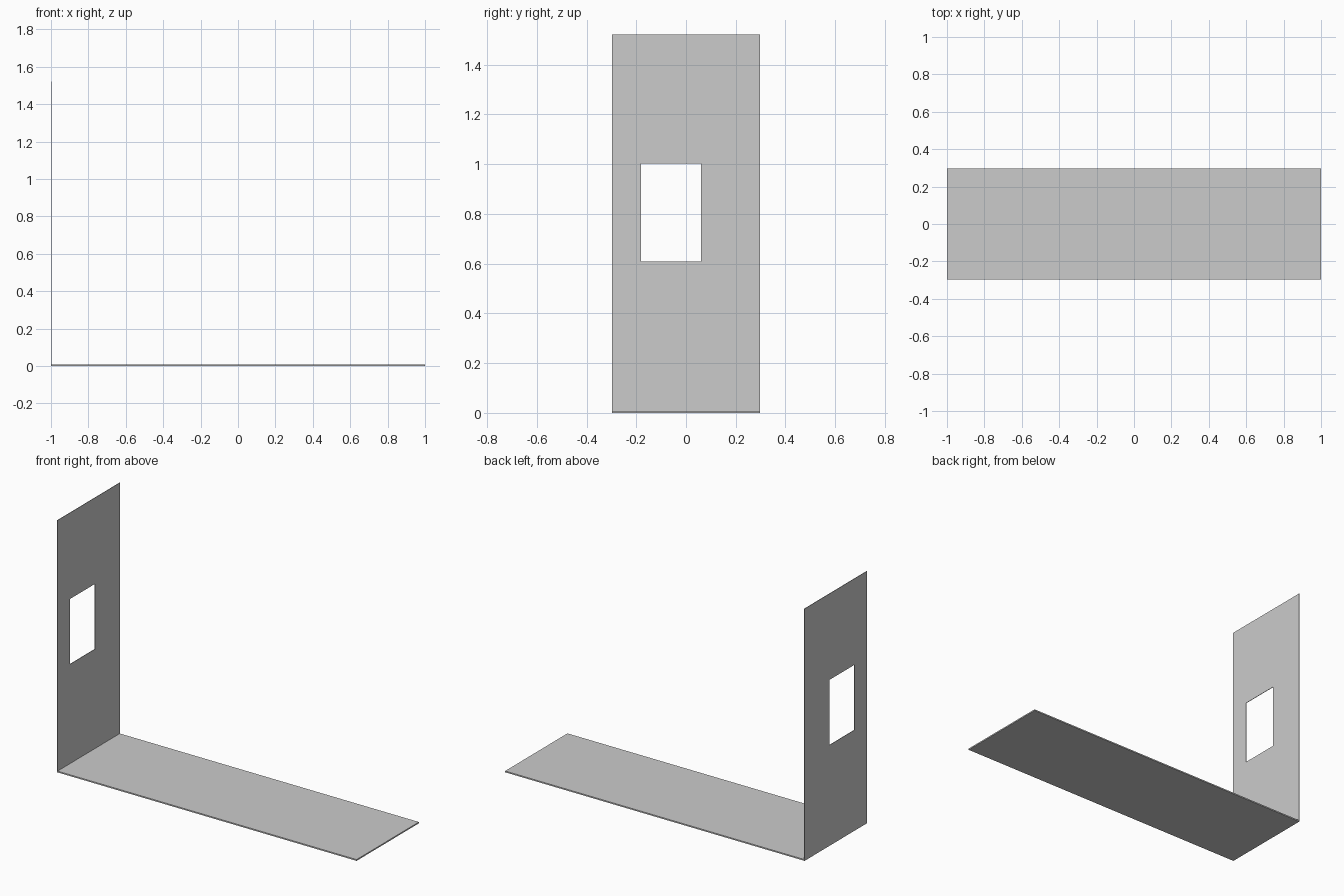
import bpy

if "Cube" in bpy.data.objects:
    bpy.data.objects.remove(bpy.data.objects["Cube"])


def box(name, x, y, z):
    """Box from min/max ranges on each axis."""
    bpy.ops.mesh.primitive_cube_add(
        size=1, location=[(a + b) / 2 for a, b in (x, y, z)])
    ob = bpy.context.object
    ob.name = name
    ob.scale = [b - a for a, b in (x, y, z)]
    bpy.ops.object.transform_apply(location=False, rotation=False, scale=True)
    return ob


HALF_DEPTH = 0.297
HEIGHT = 1.522
WALL_X = (-1.0, -0.997)

# Floor slab
box("floor", (-1, 1), (-HALF_DEPTH, HALF_DEPTH), (0, 0.008))

# End wall standing on the left edge of the floor
wall = box("end_wall", WALL_X, (-HALF_DEPTH, HALF_DEPTH), (0.0, HEIGHT))

# Window opening cut through the wall
cutter = box("window_cutter", (-1.1, -0.9), (-0.181, 0.061), (0.608, 1.002))
cutter.hide_render = True
cutter.hide_viewport = True
cut = wall.modifiers.new("window_opening", 'BOOLEAN')
cut.operation = 'DIFFERENCE'
cut.solver = 'EXACT'
cut.object = cutter
